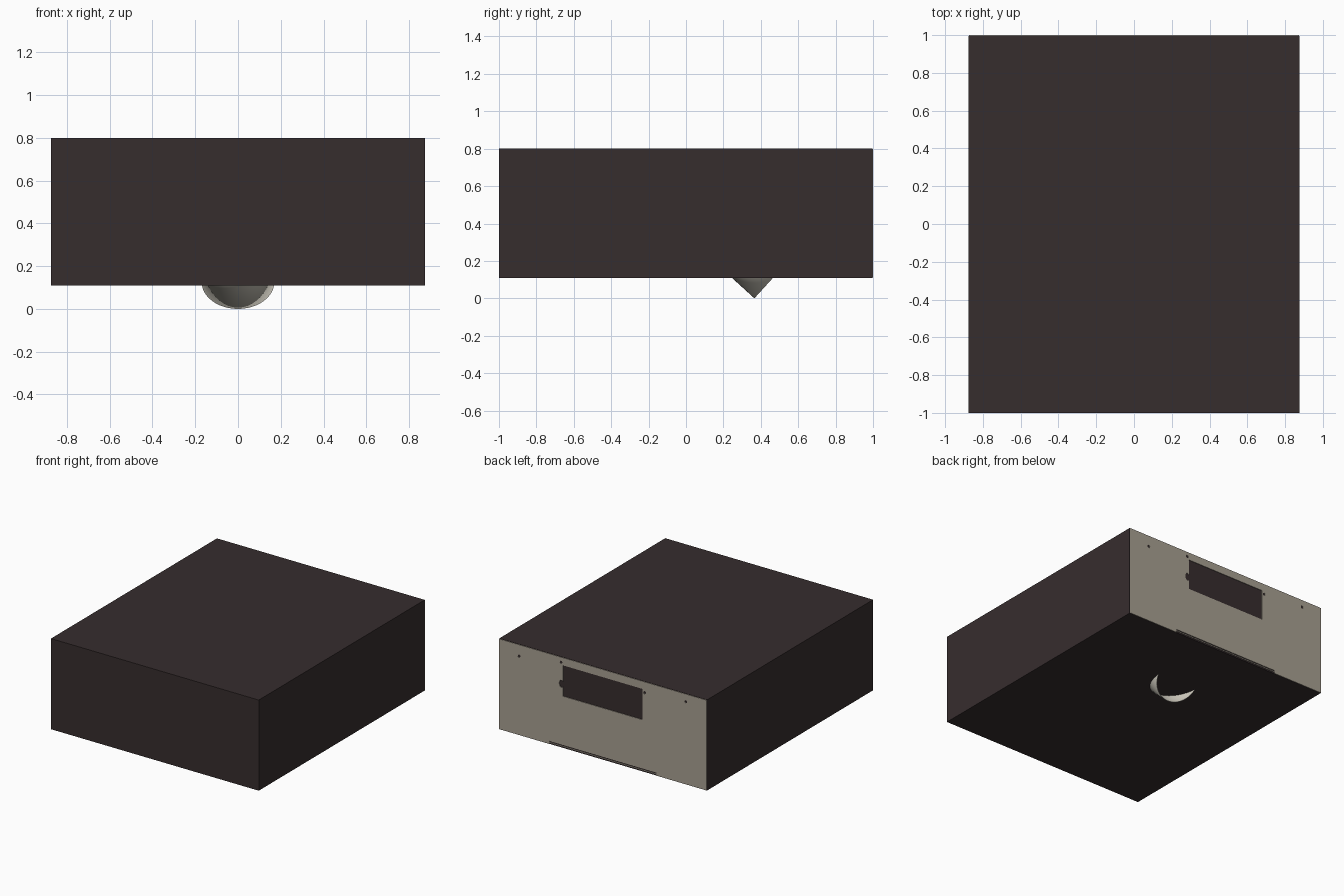
import bpy, bmesh, math
from mathutils import Matrix, Vector

if "Cube" in bpy.data.objects:
    bpy.data.objects.remove(bpy.data.objects["Cube"])


def material(name, rgb):
    m = bpy.data.materials.new(name)
    m.diffuse_color = (*rgb, 1)
    m.use_nodes = True
    m.node_tree.nodes["Principled BSDF"].inputs["Base Color"].default_value = m.diffuse_color
    return m


DARK = material("dark_brown", (0.037, 0.026, 0.027))
BEIGE = material("warm_beige", (0.392, 0.352, 0.288))
PALE = material("pale_stone", (0.578, 0.552, 0.479))


def add_object(name, bm, mat):
    bmesh.ops.recalc_face_normals(bm, faces=bm.faces)
    mesh = bpy.data.meshes.new(name)
    bm.to_mesh(mesh)
    bm.free()
    mesh.materials.append(mat)
    ob = bpy.data.objects.new(name, mesh)
    bpy.context.collection.objects.link(ob)
    return ob


def box(bm, x0, x1, y0, y1, z0, z1):
    centre = Vector(((x0 + x1) / 2, (y0 + y1) / 2, (z0 + z1) / 2))
    size = Matrix.Diagonal((x1 - x0, y1 - y0, z1 - z0, 1))
    bmesh.ops.create_cube(bm, size=1, matrix=Matrix.Translation(centre) @ size)


def hole(bm, x, z, r, stretch=1):
    m = Matrix.Translation((x, 1, z)) @ Matrix.Diagonal((1, 1, stretch, 1)) @ Matrix.Rotation(math.pi / 2, 4, 'X')
    bmesh.ops.create_cone(bm, cap_ends=True, segments=12, radius1=r, radius2=r, depth=0.1, matrix=m)


# Dark closed case
bm = bmesh.new()
box(bm, -0.875, 0.875, -1, 0.996, 0.11, 0.8)
add_object("case", bm, DARK)

# Thin beige panel on the back
bm = bmesh.new()
box(bm, -0.874, 0.874, 0.996, 1, 0.111, 0.798)
panel = add_object("back_panel", bm, BEIGE)

# Openings: window, latch notch, screw holes and bottom slots
bm = bmesh.new()
box(bm, -0.333, 0.335, 0.95, 1.05, 0.505, 0.74)
hole(bm, 0.348, 0.597, 0.02, 1.5)
for x, z in ((0.705, 0.712), (0.352, 0.76), (-0.352, 0.717), (-0.70, 0.741)):
    hole(bm, x, z, 0.011)
box(bm, -0.45, 0.45, 0.95, 1.05, 0.10, 0.121)
box(bm, -0.45, 0.45, 0.95, 1.05, 0.126, 0.134)
cutter = add_object("opening_cutter", bm, DARK)
cutter.hide_render = True
mod = panel.modifiers.new("openings", 'BOOLEAN')
mod.operation = 'DIFFERENCE'
mod.solver = 'EXACT'
mod.use_self = True
mod.object = cutter
bpy.context.view_layer.objects.active = panel
panel.select_set(True)
bpy.ops.object.modifier_apply(modifier=mod.name)
bpy.data.objects.remove(cutter, do_unlink=True)
panel.select_set(False)

# Open tilted tube reaching out through the underside
R, LENGTH = 0.17, 0.34
axis = Vector((0, -0.74, 0.673)).normalized()
mouth = Vector((0, 0.48, 0.126))
bm = bmesh.new()
bmesh.ops.create_cone(bm, cap_ends=False, segments=48, radius1=R, radius2=R, depth=LENGTH,
                      matrix=Matrix.Translation(mouth + axis * LENGTH / 2)
                      @ axis.to_track_quat('Z', 'Y').to_matrix().to_4x4())
tube = add_object("spout_tube", bm, PALE)
wall = tube.modifiers.new("wall", 'SOLIDIFY')
wall.thickness = 0.004
wall.offset = -1
bpy.context.view_layer.objects.active = tube
tube.select_set(True)
bpy.ops.object.shade_smooth_by_angle(angle=math.radians(35))
